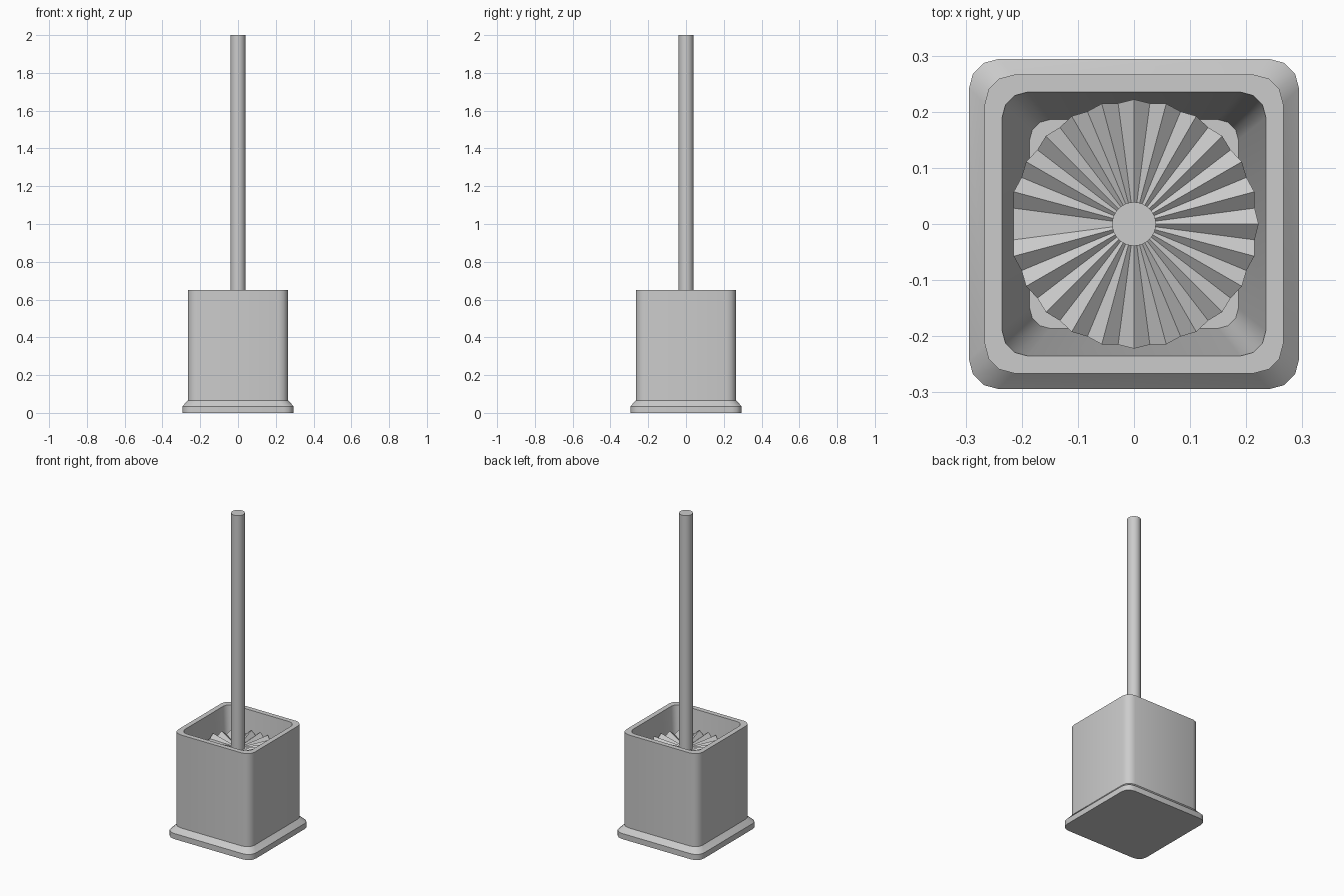
import bpy, bmesh, math

if "Cube" in bpy.data.objects:
    bpy.data.objects.remove(bpy.data.objects["Cube"])

grey = bpy.data.materials.new("light grey plastic")
grey.diffuse_color = (0.6, 0.6, 0.6, 1)
grey.use_nodes = True
grey.node_tree.nodes["Principled BSDF"].inputs["Base Color"].default_value = grey.diffuse_color


def finish(name, bm, smooth=True):
    bmesh.ops.recalc_face_normals(bm, faces=bm.faces)
    me = bpy.data.meshes.new(name)
    bm.to_mesh(me)
    bm.free()
    ob = bpy.data.objects.new(name, me)
    bpy.context.collection.objects.link(ob)
    me.materials.append(grey)
    if smooth:
        bpy.ops.object.select_all(action='DESELECT')
        ob.select_set(True)
        bpy.context.view_layer.objects.active = ob
        bpy.ops.object.shade_smooth_by_angle(angle=math.radians(35))
    return ob


def loft(bm, rings):
    """Join rings of points with quads and cap both ends."""
    loops = [[bm.verts.new(p) for p in r] for r in rings]
    n = len(loops[0])
    for a, b in zip(loops, loops[1:]):
        for i in range(n):
            bm.faces.new((a[i], a[(i + 1) % n], b[(i + 1) % n], b[i]))
    bm.faces.new(loops[0][::-1])
    bm.faces.new(loops[-1])


def rounded_square(half, r, z, seg=3):
    pts = []
    for q in range(4):
        c = math.radians(45 + 90 * q)
        cx = math.copysign(half - r, math.cos(c))
        cy = math.copysign(half - r, math.sin(c))
        for k in range(seg + 1):
            t = math.radians(90 * q + 90 * k / seg)
            pts.append((cx + r * math.cos(t), cy + r * math.sin(t), z))
    return pts


# Holder: foot, chamfer, outer wall, rim, tapered inner wall, floor
bm = bmesh.new()
loft(bm, [rounded_square(h, r, z) for h, r, z in (
    (0.294, 0.052, 0), (0.294, 0.052, 0.035), (0.266, 0.052, 0.066),
    (0.266, 0.052, 0.65), (0.235, 0.045, 0.65), (0.186, 0.036, 0.066))])
finish("holder", bm)

# Handle
bm = bmesh.new()
loft(bm, [[(0.039 * math.cos(math.tau * i / 32), 0.039 * math.sin(math.tau * i / 32), z)
           for i in range(32)] for z in (0.09, 2.0)])
finish("handle", bm)

# Brush head: pleated fan on top, one ridge missing on the left
def pleats(scale, z, amp):
    pts = []
    for i in range(-23, 24):
        t = math.radians(7.5 * i)
        up = i % 2 == 0
        r = (0.222 if up else 0.217) * scale
        pts.append((r * math.cos(t), r * math.sin(t), z + (amp if up else -amp)))
    return pts


bm = bmesh.new()
loft(bm, [pleats(0.16, 0.09, 0), pleats(0.8, 0.11, 0),
          pleats(1, 0.525, 0.012), pleats(0.16, 0.525, 0.002)])
finish("brush_head", bm, smooth=False)
